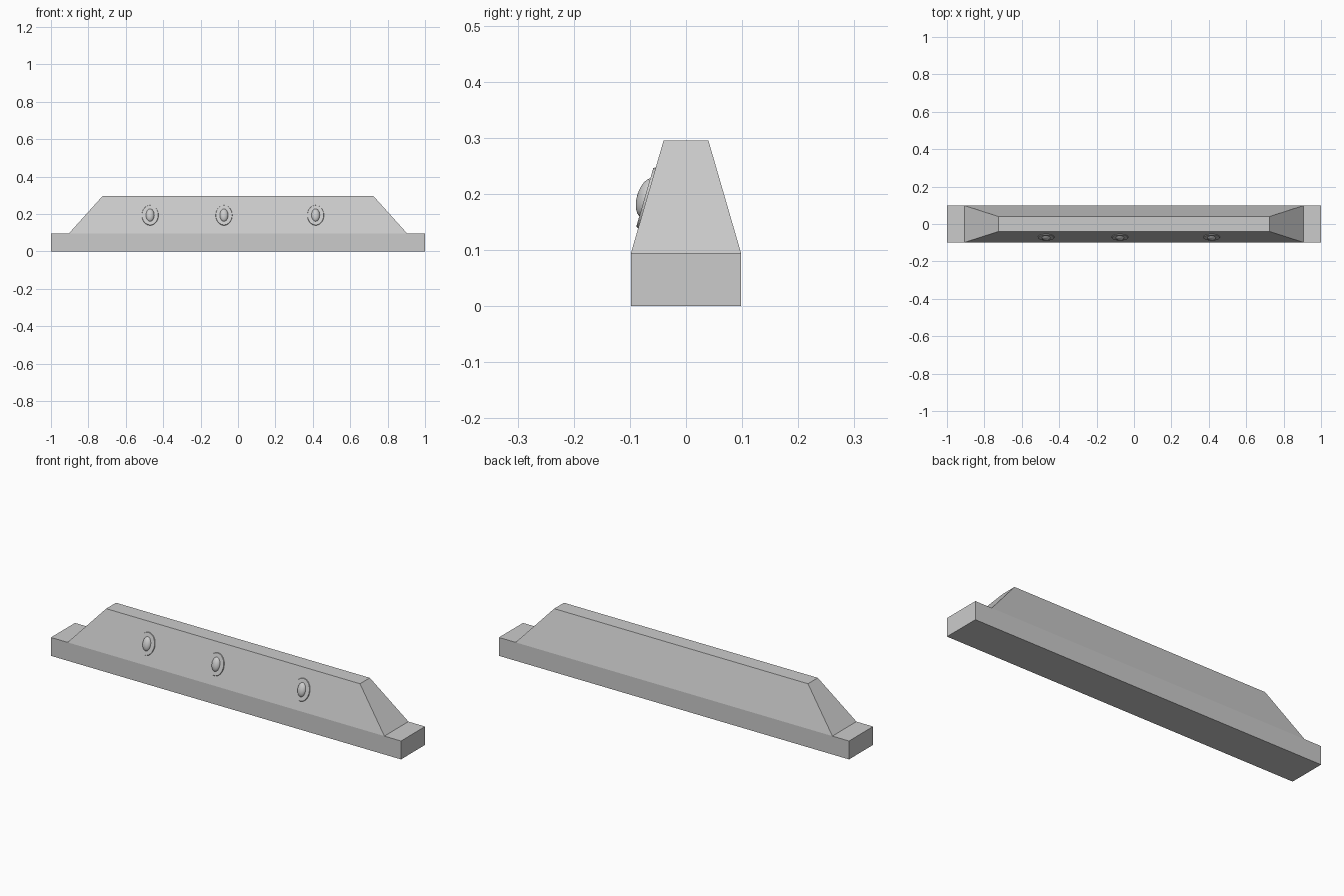
import bpy, bmesh, math
from mathutils import Matrix

if "Cube" in bpy.data.objects:
    bpy.data.objects.remove(bpy.data.objects["Cube"])

BASE_Z, TOP_Z = 0.095, 0.295
BASE_Y, TOP_Y = 0.098, 0.04
TILT = math.atan((BASE_Y - TOP_Y) / (TOP_Z - BASE_Z))


def add_object(name, bm):
    bmesh.ops.recalc_face_normals(bm, faces=bm.faces)
    mesh = bpy.data.meshes.new(name)
    bm.to_mesh(mesh)
    bm.free()
    obj = bpy.data.objects.new(name, mesh)
    bpy.context.collection.objects.link(obj)
    return obj


# Barrier body: stepped outline, upper part leaning inwards
outline = [(-1, 0), (1, 0), (1, BASE_Z), (0.905, BASE_Z), (0.725, TOP_Z),
           (-0.725, TOP_Z), (-0.905, BASE_Z), (-1, BASE_Z)]
bm = bmesh.new()
front, back = [[bm.verts.new((x, s * (TOP_Y if z == TOP_Z else BASE_Y), z))
                for x, z in outline] for s in (-1, 1)]
for side in (front, back):
    bm.faces.new([side[i] for i in (0, 1, 2, 3, 6, 7)])
    bm.faces.new([side[i] for i in (3, 4, 5, 6)])
for i in range(8):
    j = (i + 1) % 8
    bm.faces.new((front[i], front[j], back[j], back[i]))
add_object("barrier_body", bm)


def on_slope(x, z):
    """Frame on the front slope: local z points out of the face."""
    y = -BASE_Y + (z - BASE_Z) * math.tan(TILT)
    return Matrix.Translation((x, y, z)) @ Matrix.Rotation(math.pi / 2 - TILT, 4, 'X')


# Reflectors: thin oval plate with a raised oval dome
for n, x in enumerate((-0.47, -0.075, 0.415), 1):
    frame = on_slope(x, 0.193)

    bm = bmesh.new()
    bmesh.ops.create_cone(bm, cap_ends=True, segments=32, radius1=1, radius2=0.94, depth=1,
                          matrix=frame @ Matrix.Diagonal((0.046, 0.058, 0.008, 1)))
    add_object(f"reflector_plate_{n}", bm)

    bm = bmesh.new()
    bmesh.ops.create_uvsphere(bm, u_segments=24, v_segments=12, radius=1,
                              matrix=frame @ Matrix.Diagonal((0.023, 0.036, 0.018, 1)))
    dome = add_object(f"reflector_dome_{n}", bm)
    dome.data.shade_smooth()
